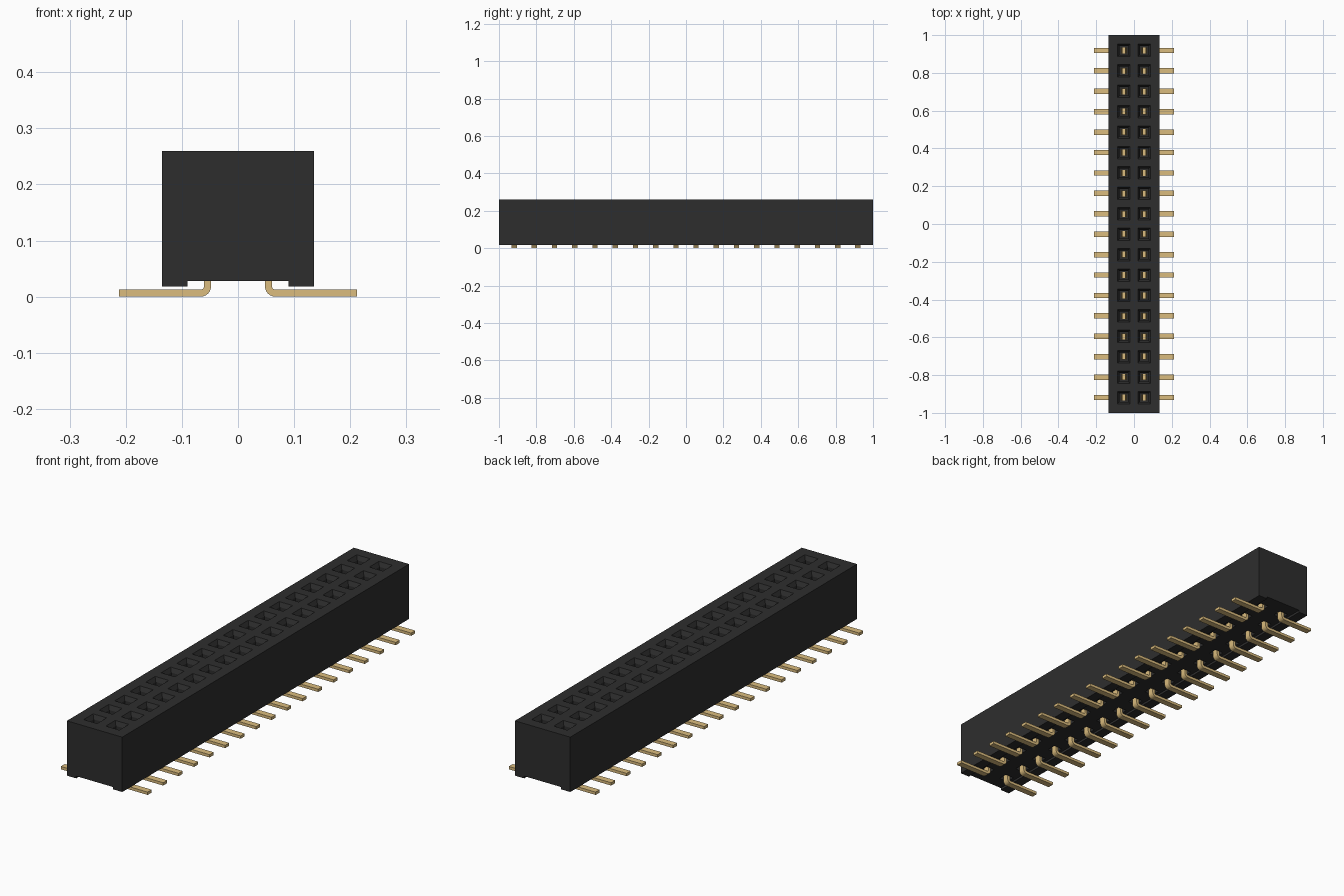
import bpy, bmesh, math
from mathutils import Vector

if "Cube" in bpy.data.objects:
    bpy.data.objects.remove(bpy.data.objects["Cube"])

ROWS, PITCH, COL = 18, 0.1081, 0.054
ROW0 = -PITCH * (ROWS - 1) / 2
OPEN = 0.033                      # half width of a socket mouth
TOP, CEIL, FOOT = 0.26, 0.028, 0.018


def material(name, rgb, rough):
    m = bpy.data.materials.new(name)
    m.use_nodes = True
    m.diffuse_color = (*rgb, 1)
    b = m.node_tree.nodes["Principled BSDF"]
    b.inputs["Base Color"].default_value = (*rgb, 1)
    b.inputs["Roughness"].default_value = rough
    return m


black = material("black plastic", (0.027, 0.027, 0.027), 0.6)
gold = material("gold metal", (0.708, 0.504, 0.209), 0.5)


def extrude_profile(bm, points, y0, y1):
    """Extrude an x-z outline along y into a closed solid."""
    face = bm.faces.new([bm.verts.new((x, y0, z)) for x, z in points])
    out = bmesh.ops.extrude_face_region(bm, geom=[face])["geom"]
    verts = [v for v in out if isinstance(v, bmesh.types.BMVert)]
    bmesh.ops.translate(bm, verts=verts, vec=(0, y1 - y0, 0))
    bmesh.ops.recalc_face_normals(bm, faces=bm.faces[:])


def finish(bm, name, mat):
    bmesh.ops.recalc_face_normals(bm, faces=bm.faces[:])
    me = bpy.data.meshes.new(name)
    bm.to_mesh(me)
    bm.free()
    me.materials.append(mat)
    ob = bpy.data.objects.new(name, me)
    bpy.context.collection.objects.link(ob)
    return ob


def repeat(ob):
    """Mirror across x and repeat down the rows."""
    ob.modifiers.new("both sides", 'MIRROR').use_axis = (True, False, False)
    arr = ob.modifiers.new("rows", 'ARRAY')
    arr.count = ROWS
    arr.use_relative_offset = False
    arr.use_constant_offset = True
    arr.constant_offset_displace = (0, PITCH, 0)


# Housing: notched block, then grid cuts so every socket gets its own face
bm = bmesh.new()
half = [(0.135, TOP), (0.135, FOOT), (0.09, FOOT), (0.09, CEIL)]
extrude_profile(bm, half + [(-x, z) for x, z in reversed(half)], -1, 1)


def cut(co, no):
    bmesh.ops.bisect_plane(bm, geom=bm.verts[:] + bm.edges[:] + bm.faces[:],
                           plane_co=co, plane_no=no)


for side in (-1, 1):
    for edge in (-OPEN, OPEN):
        cut((side * COL + edge, 0, 0), (1, 0, 0))
for i in range(ROWS):
    for edge in (-OPEN, OPEN):
        cut((0, ROW0 + i * PITCH + edge, 0), (0, 1, 0))


def cells(z):
    found = []
    for f in bm.faces:
        c = f.calc_center_median()
        if abs(c.z - z) < 1e-4 and abs(f.normal.z) > 0.9 and abs(abs(c.x) - COL) < 0.003:
            row = (c.y - ROW0) / PITCH
            if abs(row - round(row)) < 0.03 and -0.5 < row < ROWS - 0.5:
                found.append(f)
    return found


def sink(faces, inset, depth):
    bmesh.ops.inset_individual(bm, faces=faces, thickness=inset, depth=0, use_even_offset=True)
    for f in faces:
        for v in f.verts:
            v.co.z -= depth


bm.normal_update()
mouths, holes = cells(TOP), cells(CEIL)
sink(mouths, 0.010, 0.018)        # tapered lead-in
sink(mouths, 0.0005, 0.175)       # straight shaft
sink(holes, 0.012, 0)             # underside pin slots
sink(holes, 0.0005, -0.02)
finish(bm, "housing", black)

# Surface-mount leads: flat foot, rounded bend and upright tail
T, R, CX = 0.0125, 0.0185, 0.0665


def arc(r, a0, a1, n=6):
    angles = [math.radians(a0 + (a1 - a0) * k / n) for k in range(n + 1)]
    return [(CX + r * math.cos(a), R + r * math.sin(a)) for a in angles]


bm = bmesh.new()
outline = [(0.212, 0)] + arc(R, 270, 180) + [(CX - R, 0.075), (CX - R + T, 0.075)]
outline += arc(R - T, 180, 270) + [(0.212, T)]
extrude_profile(bm, outline, ROW0 - 0.014, ROW0 + 0.014)
leads = finish(bm, "leads", gold)
repeat(leads)
bpy.context.view_layer.objects.active = leads
leads.select_set(True)
bpy.ops.object.shade_smooth_by_angle(angle=math.radians(30))

# Spring contacts: paired leaves that pinch together inside each socket
bm = bmesh.new()
for s in (-1, 1):
    leaf = [(0.012, 0.07), (0.012, 0.14), (0.006, 0.185), (0.010, 0.205),
            (0.013, 0.205), (0.009, 0.185), (0.016, 0.14), (0.016, 0.07)]
    extrude_profile(bm, [(COL + s * x, z) for x, z in leaf], ROW0 - 0.016, ROW0 + 0.016)
base = [(COL - 0.016, 0.066), (COL + 0.016, 0.066), (COL + 0.016, 0.072), (COL - 0.016, 0.072)]
extrude_profile(bm, base, ROW0 - 0.016, ROW0 + 0.016)
repeat(finish(bm, "spring_contacts", gold))
